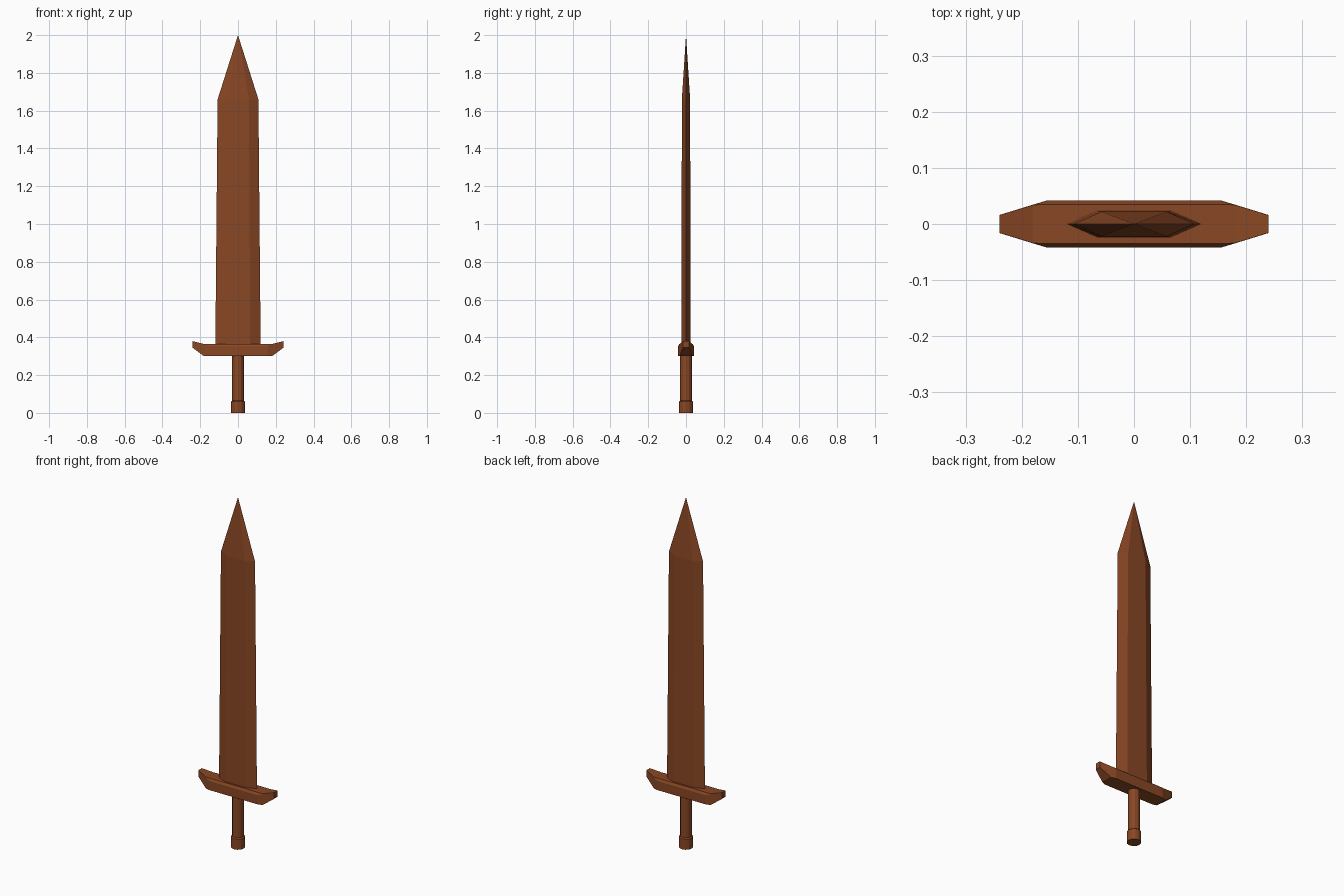
import bpy
import bmesh
import math

cube = bpy.data.objects.get("Cube")
if cube:
    bpy.data.objects.remove(cube, do_unlink=True)

# Single warm brown for the whole model
COLOUR = (0.25, 0.063, 0.018, 1.0)
brown = bpy.data.materials.new("brown")
brown.use_nodes = True
brown.diffuse_color = COLOUR
bsdf = brown.node_tree.nodes["Principled BSDF"]
bsdf.inputs["Base Color"].default_value = COLOUR
bsdf.inputs["Roughness"].default_value = 0.8


def loft(name, rings):
    """Skin a run of equal-length rings and close both ends."""
    bm = bmesh.new()
    loops = [[bm.verts.new(p) for p in ring] for ring in rings]
    n = len(loops[0])
    for a, b in zip(loops, loops[1:]):
        for i in range(n):
            j = (i + 1) % n
            bm.faces.new((a[i], a[j], b[j], b[i]))
    bm.faces.new(loops[0][::-1])
    bm.faces.new(loops[-1])
    bmesh.ops.remove_doubles(bm, verts=bm.verts, dist=0.0003)
    bmesh.ops.recalc_face_normals(bm, faces=bm.faces)
    mesh = bpy.data.meshes.new(name)
    bm.to_mesh(mesh)
    bm.free()
    mesh.materials.append(brown)
    obj = bpy.data.objects.new(name, mesh)
    bpy.context.collection.objects.link(obj)
    return obj


def blade_ring(z, edge, flat, thick):
    return [(-edge, 0, z), (-flat, -thick, z), (flat, -thick, z),
            (edge, 0, z), (flat, thick, z), (-flat, thick, z)]


def guard_ring(x, side, top, low, shoulder, high):
    return [(x, -side, low), (x, side, low), (x, side, shoulder),
            (x, top, high), (x, -top, high), (x, -side, shoulder)]


def turned(name, profile, sides=12):
    step = 2 * math.pi / sides
    return loft(name, [[(r * math.cos(step * i), r * math.sin(step * i), z)
                        for i in range(sides)] for r, z in profile])


# Six-sided blade narrowing slightly, then running to a point
loft("blade", [blade_ring(0.35, 0.12, 0.065, 0.024),
               blade_ring(1.66, 0.108, 0.058, 0.022),
               blade_ring(2.0, 0, 0, 0)])

# Crossguard: bevelled bar with tapered, upturned ends
half = [(0.155, 0.042, 0.035, 0.30, 0.352, 0.365),
        (0.18, 0.0345, 0.034, 0.30, 0.362, 0.365),
        (0.24, 0.016, 0.0155, 0.345, 0.379, 0.38)]
stations = [(-s[0], *s[1:]) for s in reversed(half)] + half
loft("crossguard", [guard_ring(*s) for s in stations])

# Handle and pommel
turned("grip", [(0.031, 0.05), (0.031, 0.305)])
turned("pommel", [(0.037, 0), (0.037, 0.06), (0.031, 0.066)])
